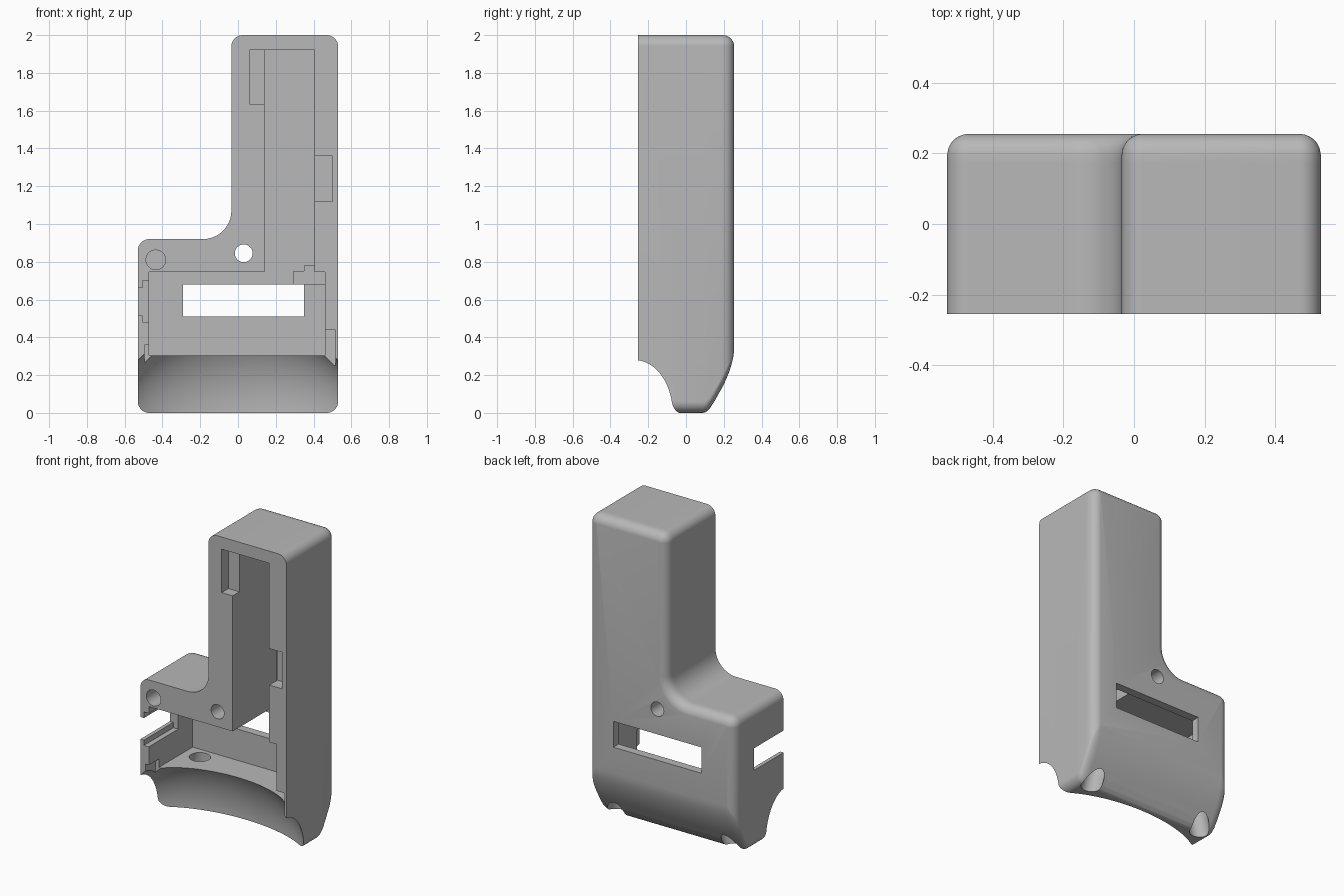
import bpy, bmesh, math
from mathutils import Vector, Matrix

default = bpy.data.objects.get("Cube")
if default:
    bpy.data.objects.remove(default, do_unlink=True)

grey = bpy.data.materials.new("plain grey")
grey.use_nodes = True
grey.diffuse_color = (0.48, 0.48, 0.48, 1)
grey.node_tree.nodes["Principled BSDF"].inputs["Base Color"].default_value = (0.48, 0.48, 0.48, 1)

FRONT, BACK, FILLET = -0.255, 0.255, 0.06


def make_object(name, bm):
    bmesh.ops.recalc_face_normals(bm, faces=bm.faces[:])
    mesh = bpy.data.meshes.new(name)
    bm.to_mesh(mesh)
    bm.free()
    mesh.materials.append(grey)
    obj = bpy.data.objects.new(name, mesh)
    bpy.context.collection.objects.link(obj)
    return obj


def block(name, x0, x1, y0, y1, z0, z1):
    bm = bmesh.new()
    size = Matrix.Diagonal((x1 - x0, y1 - y0, z1 - z0, 1))
    middle = Matrix.Translation(((x0 + x1) / 2, (y0 + y1) / 2, (z0 + z1) / 2))
    bmesh.ops.create_cube(bm, size=1, matrix=middle @ size)
    return make_object(name, bm)


def rod(name, start, end, radius):
    start, end = Vector(start), Vector(end)
    turn = (end - start).to_track_quat('Z', 'Y').to_matrix().to_4x4()
    bm = bmesh.new()
    bmesh.ops.create_cone(bm, cap_ends=True, segments=40, radius1=radius, radius2=radius,
                          depth=(end - start).length,
                          matrix=Matrix.Translation((start + end) / 2) @ turn)
    return make_object(name, bm)


def combine(target, tool, operation='DIFFERENCE'):
    mod = target.modifiers.new(tool.name, 'BOOLEAN')
    mod.operation, mod.solver, mod.object = operation, 'EXACT', tool
    bpy.context.view_layer.objects.active = target
    bpy.ops.object.modifier_apply(modifier=mod.name)
    bpy.data.objects.remove(tool, do_unlink=True)


def outline(inset, floor):
    """Rounded L seen from the front: (corner centre, radius, start angle, sweep)."""
    r, bend = FILLET, 0.15
    corners = [(-0.53 + r, floor + r, r - inset, 180, 90),
               (0.53 - r, floor + r, r - inset, 270, 90),
               (0.53 - r, 2 - r, r - inset, 0, 90),
               (-0.035 + r, 2 - r, r - inset, 90, 90),
               (-0.035 - bend, 0.92 + bend, bend + inset, 0, -90),
               (-0.53 + r, 0.92 - r, r - inset, 90, 90)]
    points = []
    for cx, cz, rad, start, sweep in corners:
        for i in range(11):
            a = math.radians(start + sweep * i / 10)
            points.append((cx + rad * math.cos(a), cz + rad * math.sin(a)))
    return points


# Shell: L outline stacked from front to back, sloped at the foot, rounded at the back
slope = [(FRONT, 0), (0.09, 0), (0.105, 0.004), (0.125, 0.022), (0.15, 0.06), (0.175, 0.105),
         (0.195, 0.14), (0.215, 0.18), (0.23, 0.21), (0.241, 0.235), (0.249, 0.255),
         (0.253, 0.27), (BACK, 0.285)]
bm = bmesh.new()
rings = []
for y, floor in slope:
    t = max(0, y - (BACK - FILLET))
    inset = min(0.055, FILLET - math.sqrt(max(0, FILLET ** 2 - t ** 2)))
    rings.append([bm.verts.new((x, y, z)) for x, z in outline(inset, floor)])
for a, b in zip(rings, rings[1:]):
    for i in range(len(a)):
        j = (i + 1) % len(a)
        bm.faces.new((a[i], a[j], b[j], b[i]))
bm.faces.new(rings[0])
bm.faces.new(rings[-1])
shell = make_object("handle_shell", bm)

# Domed hollow under the front
bm = bmesh.new()
bmesh.ops.create_uvsphere(bm, u_segments=96, v_segments=64, radius=1,
                          matrix=Matrix.Translation((0, -0.27, 0))
                          @ Matrix.Diagonal((0.645, 0.35, 0.49, 1)))
combine(shell, make_object("dome_cutter", bm))

# Pockets, window and notches
out = FRONT - 0.1
for name, *box in [
        ("main_pocket", -0.47, 0.46, out, 0.2, 0.305, 0.745),
        ("long_slot", 0.14, 0.405, out, 0.2, 0.7, 1.92),
        ("window", -0.29, 0.35, 0.1, 0.4, 0.51, 0.68),
        ("upper_notch", 0.06, 0.16, out, -0.185, 1.635, 1.92),
        ("side_notch", 0.39, 0.5, out, -0.17, 1.12, 1.36),
        ("lower_notch", 0.44, 0.515, out, -0.15, 0.25, 0.44),
        ("port_opening", -0.6, -0.45, out, 0.05, 0.515, 0.66),
        ("port_recess", -0.505, -0.45, out, 0.05, 0.48, 0.7),
        ("corner_notch", -0.495, -0.45, out, -0.15, 0.25, 0.36)]:
    combine(shell, block(name, *box))

# Screw holes
combine(shell, rod("through_hole", (0.03, -0.4, 0.845), (0.03, 0.4, 0.845), 0.047))
combine(shell, rod("blind_hole", (-0.435, -0.4, 0.81), (-0.435, 0.0, 0.81), 0.052))
for side in (-1, 1):
    combine(shell, rod("foot_hole", (side * 0.343, 0.11, 0.35), (side * 0.44, 0.11, -0.06), 0.063))

# Small bracket inside the upper corner of the pocket
combine(shell, block("bracket", 0.295, 0.47, 0.06, 0.21, 0.68, 0.75), 'UNION')
combine(shell, block("bracket_peg", 0.35, 0.41, 0.06, 0.21, 0.74, 0.78), 'UNION')

bpy.ops.object.select_all(action='DESELECT')
shell.select_set(True)
bpy.context.view_layer.objects.active = shell
bpy.ops.object.shade_smooth_by_angle(angle=math.radians(30))
